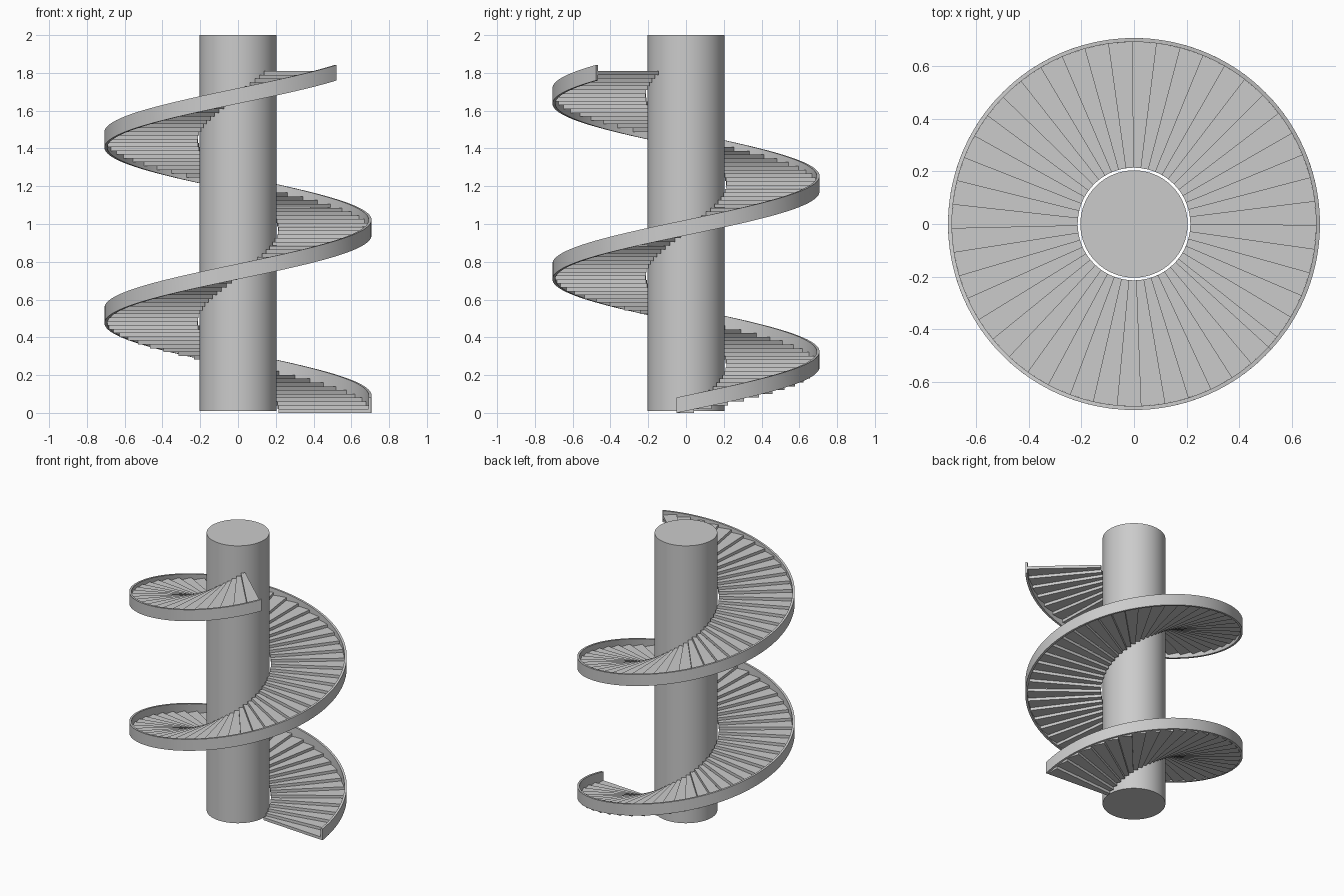
import bpy, bmesh
from math import cos, sin, radians

if "Cube" in bpy.data.objects:
    bpy.data.objects.remove(bpy.data.objects["Cube"])

STEPS = 90
START, END = radians(-4), radians(677.6)
DA = (END - START) / STEPS


def finish(bm, name, smooth=False):
    bmesh.ops.recalc_face_normals(bm, faces=bm.faces)
    me = bpy.data.meshes.new(name)
    bm.to_mesh(me)
    bm.free()
    ob = bpy.data.objects.new(name, me)
    bpy.context.collection.objects.link(ob)
    if smooth:
        bpy.ops.object.select_all(action='DESELECT')
        ob.select_set(True)
        bpy.context.view_layer.objects.active = ob
        bpy.ops.object.shade_smooth_by_angle(angle=radians(30))
    return ob


def ring(bm, a, r0, r1, z0, z1):
    """Radial rectangle standing at angle a."""
    return [bm.verts.new((r * cos(a), r * sin(a), z))
            for r, z in ((r0, z0), (r1, z0), (r1, z1), (r0, z1))]


def sweep(bm, rings):
    """Skin consecutive rectangles and cap both ends."""
    for p, q in zip(rings, rings[1:]):
        for i in range(4):
            j = (i + 1) % 4
            bm.faces.new((p[i], p[j], q[j], q[i]))
    bm.faces.new(rings[0])
    bm.faces.new(rings[-1][::-1])


# central column
bm = bmesh.new()
bmesh.ops.create_cone(bm, cap_ends=True, segments=64, radius1=0.204,
                      radius2=0.204, depth=1.99)
bmesh.ops.translate(bm, verts=bm.verts, vec=(0, 0, 1.005))
finish(bm, "central_column", True)

# wedge treads, each one tread thickness above the last
bm = bmesh.new()
rise = 1.79 / (STEPS - 1)
for i in range(STEPS):
    z = i * rise
    sweep(bm, [ring(bm, START + (i + k) * DA, 0.214, 0.692, z, z + 0.02)
               for k in (0, 0.5, 1)])
finish(bm, "treads")

# outer helical side rail
bm = bmesh.new()
n = STEPS * 3
rings = []
for i in range(n + 1):
    t = i / n
    z = 1.76 * t
    rings.append(ring(bm, START + (END - START) * t, 0.692, 0.707, z, z + 0.082))
sweep(bm, rings)
finish(bm, "outer_rail", True)
